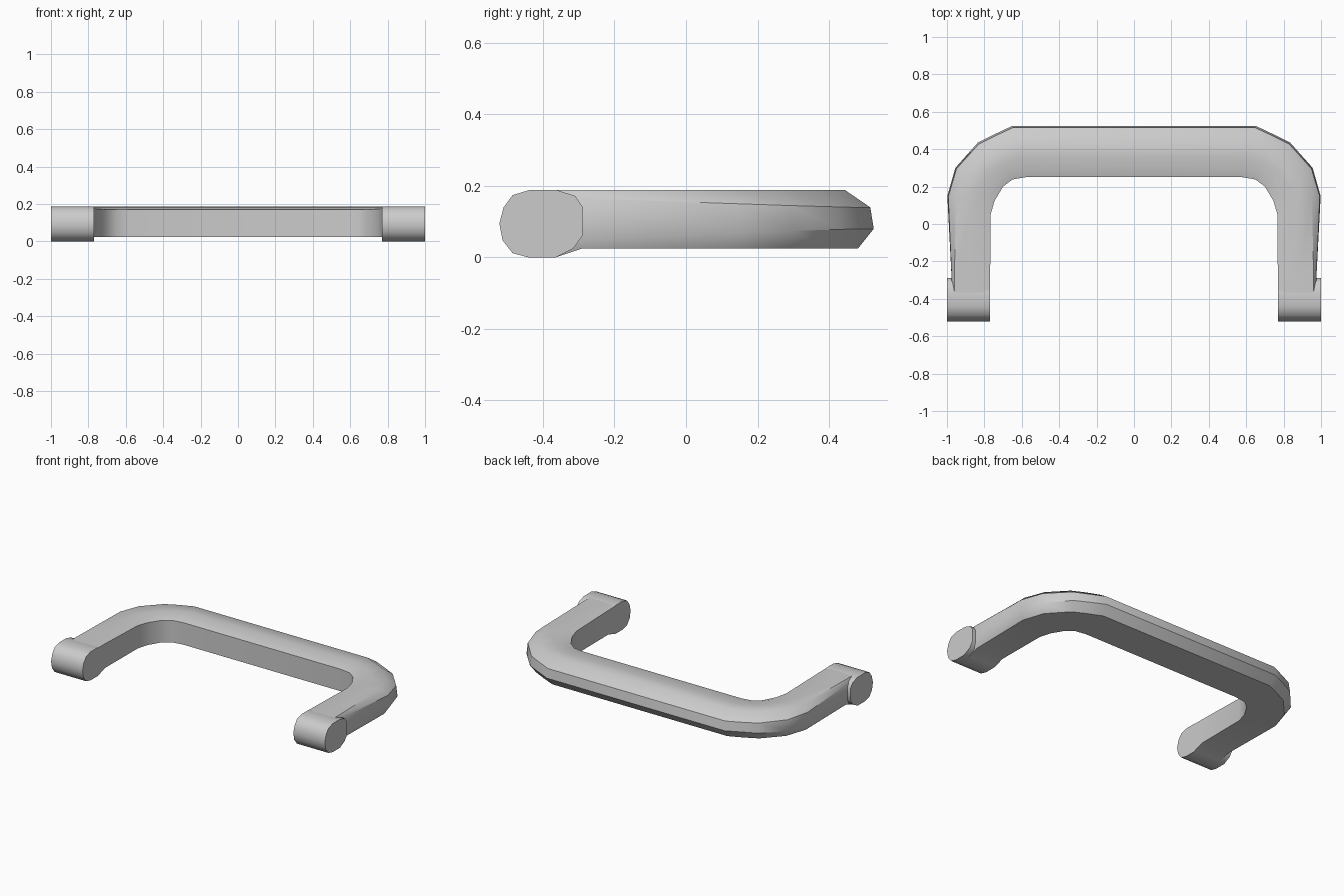
import bpy, bmesh

if "Cube" in bpy.data.objects:
    bpy.data.objects.remove(bpy.data.objects["Cube"])


def make_object(name, bm, angle):
    bmesh.ops.recalc_face_normals(bm, faces=bm.faces)
    mesh = bpy.data.meshes.new(name)
    bm.to_mesh(mesh)
    bm.free()
    obj = bpy.data.objects.new(name, mesh)
    bpy.context.collection.objects.link(obj)
    bpy.ops.object.select_all(action='DESELECT')
    obj.select_set(True)
    bpy.context.view_layer.objects.active = obj
    bpy.ops.object.shade_smooth_by_angle(angle=angle)
    return obj


def loft(rings):
    bm = bmesh.new()
    loops = [[bm.verts.new(p) for p in ring] for ring in rings]
    n = len(loops[0])
    for a, b in zip(loops, loops[1:]):
        for i in range(n):
            j = (i + 1) % n
            bm.faces.new((a[i], a[j], b[j], b[i]))
    bm.faces.new(loops[0])
    bm.faces.new(loops[-1])
    return bm


# Cross-sections as (fraction from inner to outer side, height)
LEG = [(0, .025), (0, .185), (.15, .188), (.5, .188), (.93, .188),
       (1, .165), (1, .05), (.95, .025)]
BAR = [(0, .025), (0, .17), (.14, .181), (.4, .188), (.71, .188),
       (.965, .14), (1, .08), (.84, .025)]

# Path stations: inner point, outer point, leg-to-bar blend, bottom drop
STATIONS = [
    ((.769, -.365), (.975, -.365), 0, .025),
    ((.769, -.29), (.975, -.29), 0, 0),
    ((.767, .05), (.998, .15), .6, 0),
    ((.745, .125), (.955, .30), .8, 0),
    ((.70, .20), (.835, .435), .95, 0),
    ((.65, .238), (.745, .48), 1, 0),
    ((.58, .25), (.65, .525), 1, 0),
]


def section(station, side):
    (ix, iy), (ox, oy), t, drop = station
    ring = []
    for (u0, z0), (u1, z1) in zip(LEG, BAR):
        u, z = u0 + (u1 - u0) * t, z0 + (z1 - z0) * t
        if z < .03:
            z -= drop
        ring.append((side * (ix + (ox - ix) * u), iy + (oy - iy) * u, z))
    return ring


# Handle bar with both bent legs
rings = [section(s, 1) for s in STATIONS] + [section(s, -1) for s in reversed(STATIONS)]
make_object("handle_bar", loft(rings), 0.7)

# Rounded mounting feet, extruded sideways
FOOT = [(-.522, .095), (-.51, .14), (-.485, .174), (-.44, .188), (-.36, .188),
        (-.31, .172), (-.29, .143), (-.29, .06), (-.315, .025), (-.365, 0),
        (-.44, 0), (-.485, .012), (-.513, .048)]
for side, label in ((-1, "left"), (1, "right")):
    rings = [[(side * x, y, z) for y, z in FOOT] for x in (.77, 1.0)]
    make_object(label + "_mounting_foot", loft(rings), 0.8)
